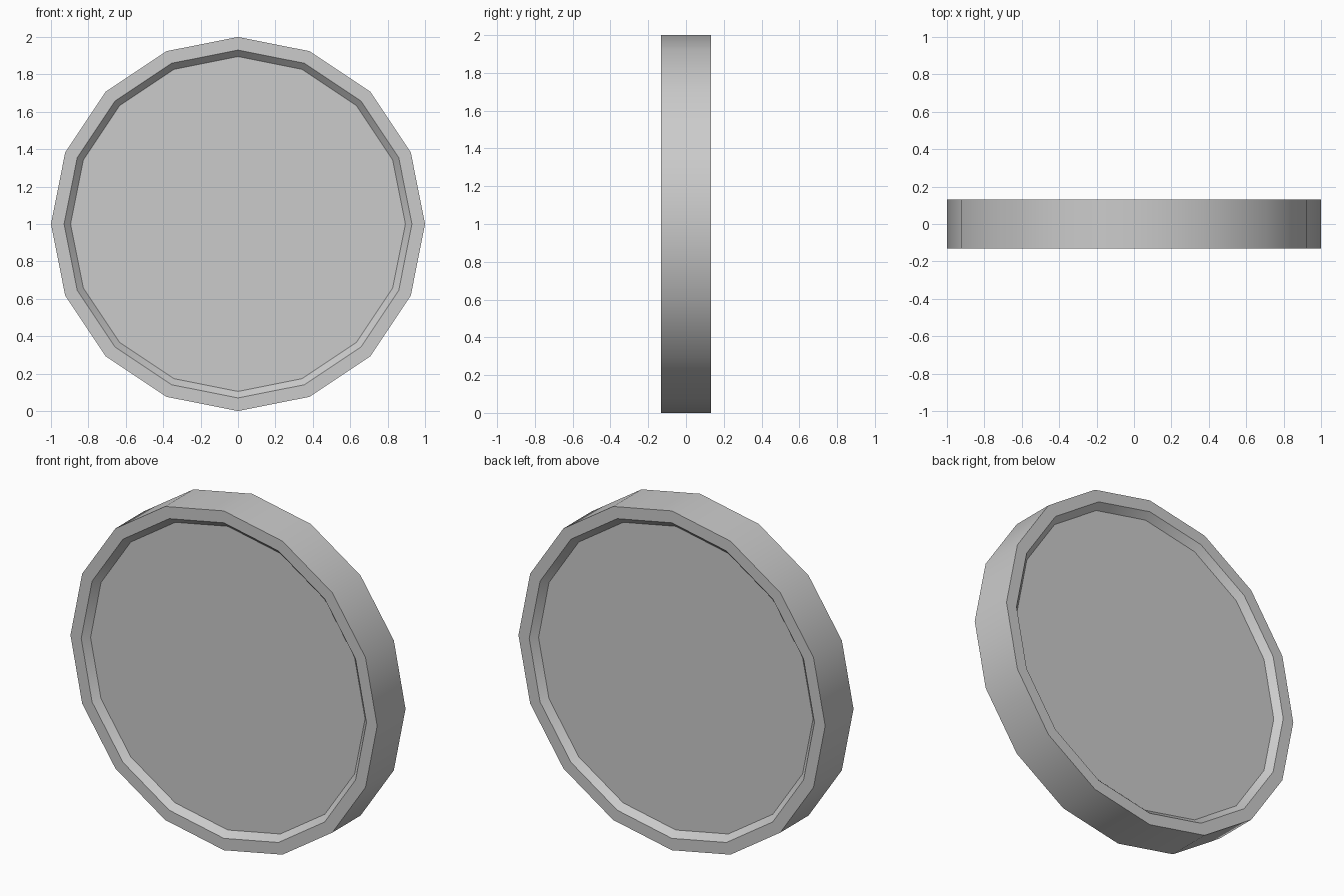
import bpy, bmesh
from math import cos, sin, pi

if "Cube" in bpy.data.objects:
    bpy.data.objects.remove(bpy.data.objects["Cube"])

SIDES = 16
HALF = 0.132      # half thickness
FLOOR = 0.095     # half thickness at the recessed faces

# Profile from front floor, over the rim, to back floor: (radius, y)
profile = [(0.895, -FLOOR), (0.93, -HALF), (1.0, -HALF),
           (1.0, HALF), (0.93, HALF), (0.895, FLOOR)]

bm = bmesh.new()
rings = [[bm.verts.new((r * cos(2 * pi * i / SIDES), y, 1 + r * sin(2 * pi * i / SIDES)))
          for i in range(SIDES)] for r, y in profile]

# Bevelled lip, rim faces and outer wall
for a, b in zip(rings, rings[1:]):
    for i in range(SIDES):
        j = (i + 1) % SIDES
        bm.faces.new((a[i], a[j], b[j], b[i]))

# Recessed flat faces, front and back
bm.faces.new(rings[0])
bm.faces.new(rings[-1])
bmesh.ops.recalc_face_normals(bm, faces=bm.faces)

mesh = bpy.data.meshes.new("rimmed_disc")
bm.to_mesh(mesh)
bm.free()
disc = bpy.data.objects.new("rimmed_disc", mesh)
bpy.context.collection.objects.link(disc)

# Smooth around the disc, sharp at the rim edges
bpy.context.view_layer.objects.active = disc
disc.select_set(True)
bpy.ops.object.shade_smooth_by_angle(angle=pi / 6)
